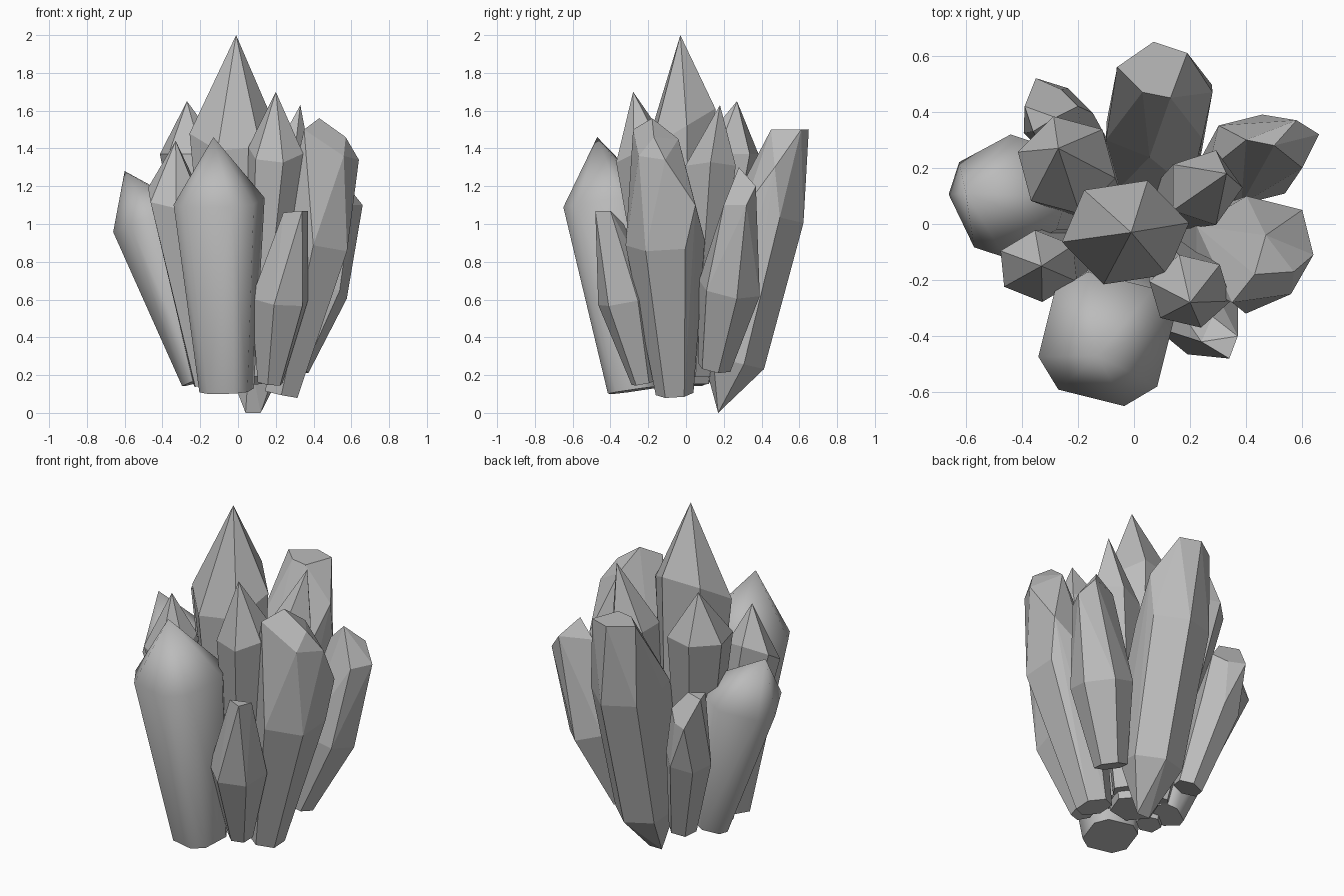
import bpy
import bmesh
from math import cos, sin, radians, pi
from mathutils import Vector

default_cube = bpy.data.objects.get("Cube")
if default_cube:
    bpy.data.objects.remove(default_cube, do_unlink=True)

# One grey mineral material for the whole cluster
stone = bpy.data.materials.new("grey_crystal")
stone.use_nodes = True
stone.diffuse_color = (.5, .5, .5, 1)
principled = stone.node_tree.nodes["Principled BSDF"]
principled.inputs["Base Color"].default_value = stone.diffuse_color


def ring(centre, radius, normal, sides, turn, pairing):
    """Corner points of a polygon facing along the normal; pairing draws corners together in twos."""
    tilt = Vector((0, 0, 1)).rotation_difference(Vector(normal))
    points = []
    for step in range(sides):
        angle = radians(turn - pairing * (step % 2)) + 2 * pi * step / sides
        spoke = Vector((cos(angle), sin(angle), 0)) * radius
        points.append(Vector(centre) + tilt @ spoke)
    return points


def crystal(name, foot, girdle, tips, sides=6, turn=0, lean=None, pairing=0):
    """Convex shard: foot ring and girdle ring given as (centre, radius), closed by tip points."""
    axis = Vector(girdle[0]) - Vector(foot[0])
    points = [Vector(tip) for tip in tips]
    points += ring(*foot, axis, sides, turn, pairing)
    points += ring(*girdle, lean or axis, sides, turn, pairing)

    bm = bmesh.new()
    for co in points:
        bm.verts.new(co)
    hull = bmesh.ops.convex_hull(bm, input=bm.verts[:])
    spare = {element for element in hull["geom_interior"] + hull["geom_unused"]
             if isinstance(element, bmesh.types.BMVert)}
    bmesh.ops.delete(bm, geom=list(spare), context="VERTS")
    bmesh.ops.dissolve_limit(bm, angle_limit=radians(5), verts=bm.verts[:], edges=bm.edges[:])
    bmesh.ops.recalc_face_normals(bm, faces=bm.faces[:])

    mesh = bpy.data.meshes.new(name)
    bm.to_mesh(mesh)
    bm.free()
    mesh.materials.append(stone)
    shard = bpy.data.objects.new(name, mesh)
    bpy.context.collection.objects.link(shard)
    return shard


def rounded_crystal(name, foot, girdle, tip, turn):
    """Smooth shard whose section is a square with cut corners."""
    shard = crystal(name, foot, girdle, [tip], sides=8, turn=turn, pairing=13)
    bpy.ops.object.select_all(action="DESELECT")
    shard.select_set(True)
    bpy.context.view_layer.objects.active = shard
    bpy.ops.object.shade_smooth_by_angle(angle=radians(70))


# Tall central spire
crystal("central_spire",
        foot=((0, 0, .15), .13),
        girdle=((-.03, -.03, 1.5), .23),
        tips=[(-.01, -.03, 2)], turn=10, lean=(0, -.6, 1))

# Two rounded outer shards
rounded_crystal("front_rounded_shard",
                foot=((-.06, -.27, .12), .15),
                girdle=((-.1, -.41, 1.12), .25),
                tip=(-.13, -.47, 1.46), turn=15)
rounded_crystal("side_rounded_shard",
                foot=((-.2, .03, .17), .1),
                girdle=((-.45, .1, 1.02), .22),
                tip=(-.6, .11, 1.28), turn=56)

# Pointed inner shards
crystal("front_inner_shard",
        foot=((.1, -.1, .2), .07),
        girdle=((.2, -.24, 1.39), .15),
        tips=[(.2, -.28, 1.7)], turn=-15, lean=(0, -.5, 1))
crystal("left_inner_shard",
        foot=((.1, .05, .2), .08),
        girdle=((.25, .13, 1.3), .14),
        tips=[(.33, .18, 1.63)], sides=5, lean=(-.2, 0, 1))
crystal("back_inner_shard",
        foot=((-.1, .06, .2), .08),
        girdle=((-.24, .21, 1.37), .18),
        tips=[(-.27, .27, 1.65)], turn=45, lean=(0, 0, 1))
crystal("side_front_shard",
        foot=((-.17, -.08, .15), .07),
        girdle=((-.34, -.15, 1.16), .15),
        tips=[(-.33, -.15, 1.44)], turn=35, lean=(0, -.6, 1))

# Chisel-ended outer shards
crystal("back_chisel_shard",
        foot=((.09, .25, .27), .17),
        girdle=((.09, .43, 1.05), .2),
        tips=[(.07, .65, 1.5), (.19, .61, 1.5), (.13, .45, 1.5), (.03, .47, 1.5),
              (-.06, .56, 1.5), (.28, .47, 1.3), (-.1, .3, 1.1),
              (-.06, .12, .7), (.2, .12, .7), (.04, .17, 0), (.12, .17, 0)],
        turn=20)
crystal("back_left_chisel_shard",
        foot=((.29, .15, .24), .09),
        girdle=((.42, .23, .66), .17),
        tips=[(.66, .32, 1.1), (.58, .37, 1.2), (.5, .28, 1.3),
              (.4, .3, 1.2), (.47, .2, 1.1), (.6, .2, 1.1)],
        turn=15)
crystal("left_chisel_shard",
        foot=((.23, -.06, .1), .1),
        girdle=((.4, -.11, .9), .21),
        tips=[(.43, -.18, 1.56), (.57, -.17, 1.46), (.64, -.11, 1.34),
              (.56, -.25, 1.36), (.47, -.04, 1.45), (.35, -.28, 1.5), (.6, .05, 1.1)],
        turn=30)
crystal("front_left_small_shard",
        foot=((.17, -.22, .16), .07),
        girdle=((.22, -.31, .6), .16),
        tips=[(.34, -.48, 1.07), (.37, -.4, 1.07), (.28, -.33, 1), (.24, -.42, 1.06)],
        turn=20)
crystal("back_small_shard",
        foot=((-.16, .26, .22), .08),
        girdle=((-.27, .36, .7), .13),
        tips=[(-.35, .52, .95), (-.26, .48, .95), (-.39, .42, 1.1),
              (-.28, .38, 1.1), (-.36, .33, 1.1), (-.2, .42, 1)],
        turn=15)
